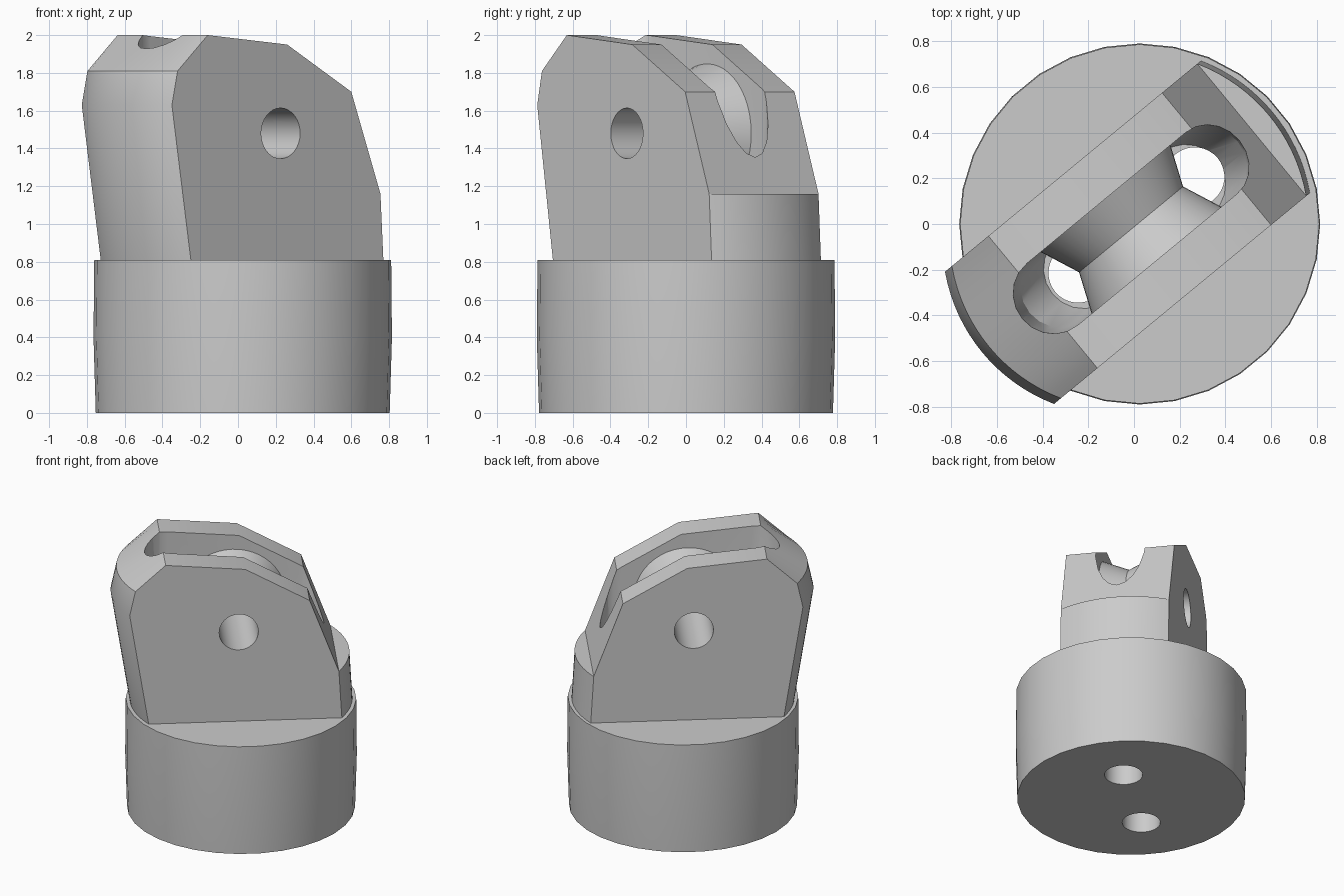
import bpy, bmesh, math
from mathutils import Matrix

if "Cube" in bpy.data.objects:
    bpy.data.objects.remove(bpy.data.objects["Cube"], do_unlink=True)

grey = bpy.data.materials.new("plain grey")
grey.use_nodes = True
colour = (0.6, 0.6, 0.6, 1)
grey.diffuse_color = colour
grey.node_tree.nodes["Principled BSDF"].inputs["Base Color"].default_value = colour

# Fork frame: u runs along the slot, v across it
TURN = Matrix.Rotation(math.radians(39.5), 4, 'Z')
MID = -0.01
BASE = Matrix.Translation((0.025, 0, 0))


def loft(name, rings, matrix):
    """Skin a stack of equal rings and cap both ends."""
    bm = bmesh.new()
    loops = [[bm.verts.new(p) for p in ring] for ring in rings]
    for a, b in zip(loops, loops[1:]):
        for i in range(len(a)):
            j = (i + 1) % len(a)
            bm.faces.new((a[i], a[j], b[j], b[i]))
    bm.faces.new(loops[0][::-1])
    bm.faces.new(loops[-1])
    bmesh.ops.remove_doubles(bm, verts=bm.verts, dist=0.0005)
    bmesh.ops.recalc_face_normals(bm, faces=bm.faces)
    bm.transform(matrix)
    mesh = bpy.data.meshes.new(name)
    bm.to_mesh(mesh)
    bm.free()
    mesh.materials.append(grey)
    ob = bpy.data.objects.new(name, mesh)
    bpy.context.scene.collection.objects.link(ob)
    return ob


def circle(r, z, n=32):
    return [(r * math.cos(math.tau * i / n), r * math.sin(math.tau * i / n), z) for i in range(n)]


def stadium(left, right, r, z, n=10):
    """Slot outline with half-round ends."""
    pts = []
    for centre, start in ((right - r, -0.5), (left + r, 0.5)):
        for i in range(n + 1):
            a = math.pi * (start + i / n)
            pts.append((centre + r * math.cos(a), MID + r * math.sin(a), z))
    return pts


def combine(target, tool, operation):
    mod = target.modifiers.new(operation.lower(), 'BOOLEAN')
    mod.object, mod.operation, mod.solver = tool, operation, 'EXACT'
    bpy.context.view_layer.objects.active = target
    bpy.ops.object.modifier_apply(modifier=mod.name)


# Round base, very slightly bulged
body = loft("fork_body", [circle(0.778, 0), circle(0.79, 0.4), circle(0.786, 0.81)], BASE)

# Fork block: side profile (u, z, bulge), bulged ends following an arc
R, HALF = 0.76, 0.375
profile = [(-0.625, 0.7, 1), (-0.641, 0.81, 1), (-0.771, 1.63, 1), (-0.732, 1.81, 1),
           (-0.525, 2.0, 0), (0.02, 1.95, 0), (0.46, 1.70, 0), (0.66, 1.16, 0),
           (0.66, 1.16, 1), (0.68, 0.81, 1), (0.68, 0.7, 1)]
rings = []
for i in range(17):
    v = HALF * (i / 8 - 1)
    bulge = math.sqrt(R * R - v * v) - math.sqrt(R * R - HALF * HALF)
    rings.append([(u + math.copysign(bulge, u) * b, MID + v, z) for u, z, b in profile])
block = loft("fork_block", rings, TURN)
combine(body, block, 'UNION')

# Rope slot, narrowing towards its floor
slot = loft("slot_cutter", [stadium(-0.47, 0.46, 0.175, 0.95), stadium(-0.6, 0.58, 0.175, 1.16),
                            stadium(-0.65, 0.62, 0.175, 2.1)], TURN)
combine(body, slot, 'DIFFERENCE')
cutters = [block, slot]

# Two vertical rope holes
for u in (-0.325, 0.336):
    hole = loft("rope_hole_cutter", [circle(0.13, -0.1), circle(0.13, 1.1)],
                TURN @ Matrix.Translation((u, MID, 0)))
    combine(body, hole, 'DIFFERENCE')
    cutters.append(hole)

# Grooved pulley between the cheeks
AXLE = TURN @ Matrix.Translation((-0.025, MID, 1.48)) @ Matrix.Rotation(math.pi / 2, 4, 'X')
pulley = loft("pulley", [circle(0.37, -0.18, 48), circle(0.295, 0, 48), circle(0.37, 0.18, 48)], AXLE)

# Axle bore through cheeks and pulley
bore = loft("axle_cutter", [circle(0.134, -0.6), circle(0.134, 0.6)], AXLE)
for ob in (body, pulley):
    combine(ob, bore, 'DIFFERENCE')
cutters.append(bore)

for ob in cutters:
    bpy.data.objects.remove(ob, do_unlink=True)

for ob in (body, pulley):
    bpy.ops.object.select_all(action='DESELECT')
    ob.select_set(True)
    bpy.context.view_layer.objects.active = ob
    bpy.ops.object.shade_smooth_by_angle(angle=math.radians(25))
